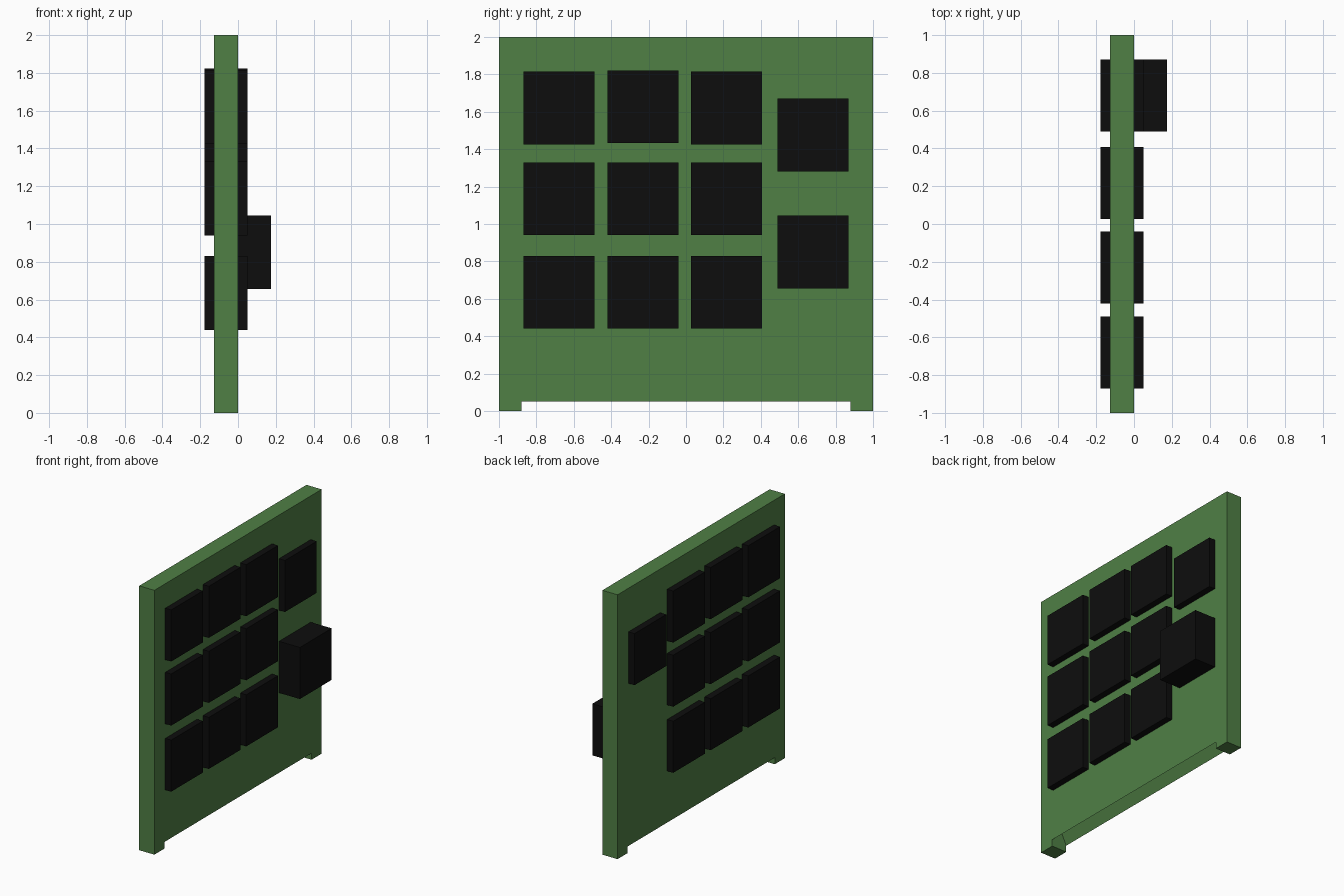
import bpy, bmesh

if "Cube" in bpy.data.objects:
    bpy.data.objects.remove(bpy.data.objects["Cube"])


def material(name, color):
    m = bpy.data.materials.new(name)
    m.diffuse_color = color
    m.use_nodes = True
    m.node_tree.nodes["Principled BSDF"].inputs["Base Color"].default_value = m.diffuse_color
    return m


green = material("board_green", (0.08, 0.215, 0.06, 1))
black = material("chip_black", (0.004, 0.004, 0.004, 1))


def prism(name, profile, y0, y1, mat):
    """Extrude an (x, z) profile along y."""
    bm = bmesh.new()
    face = bm.faces.new([bm.verts.new((x, y0, z)) for x, z in profile])
    ext = bmesh.ops.extrude_face_region(bm, geom=[face])["geom"]
    bmesh.ops.translate(bm, vec=(0, y1 - y0, 0),
                        verts=[v for v in ext if isinstance(v, bmesh.types.BMVert)])
    bmesh.ops.recalc_face_normals(bm, faces=bm.faces)
    me = bpy.data.meshes.new(name)
    bm.to_mesh(me)
    bm.free()
    ob = bpy.data.objects.new(name, me)
    bpy.context.collection.objects.link(ob)
    me.materials.append(mat)
    return ob


def box(name, x0, x1, y0, y1, z0, z1, mat):
    return prism(name, [(x0, z0), (x1, z0), (x1, z1), (x0, z1)], y0, y1, mat)


# Board with a shallow notch and grooved underside between two feet
BACK, FRONT = -0.127, 0.0
board = box("board", BACK, FRONT, -1, 1, 0, 2, green)
cutter = prism("notch_cutter",
               [(-0.3, -0.1), (0.2, -0.1), (0.2, 0.05), (FRONT, 0.05),
                (BACK / 2, 0.18), (BACK, 0.05), (-0.3, 0.05)], -0.88, 0.88, green)
cutter.hide_render = True
cutter.hide_viewport = False
mod = board.modifiers.new("notch", 'BOOLEAN')
mod.operation = 'DIFFERENCE'
mod.solver = 'EXACT'
mod.object = cutter
bpy.context.view_layer.objects.active = board
bpy.ops.object.modifier_apply(modifier=mod.name)
bpy.data.objects.remove(cutter)

# Chips passing through the board: three columns of three
W, H = 0.38, 0.39
for c, y in enumerate((-0.87, -0.42, 0.027)):
    for r, z in enumerate((0.44, 0.94, 1.425)):
        z += 0.007 if (r == 2 and c == 1) else 0
        box(f"chip_{r}_{c}", -0.178, 0.05, y, y + W, z, z + H, black)

# Side column: a normal chip above and a raised one below
box("side_chip", -0.178, 0.05, 0.49, 0.49 + W, 1.28, 1.28 + H, black)
box("raised_chip", -0.053, 0.175, 0.49, 0.49 + W, 0.655, 0.655 + H, black)
